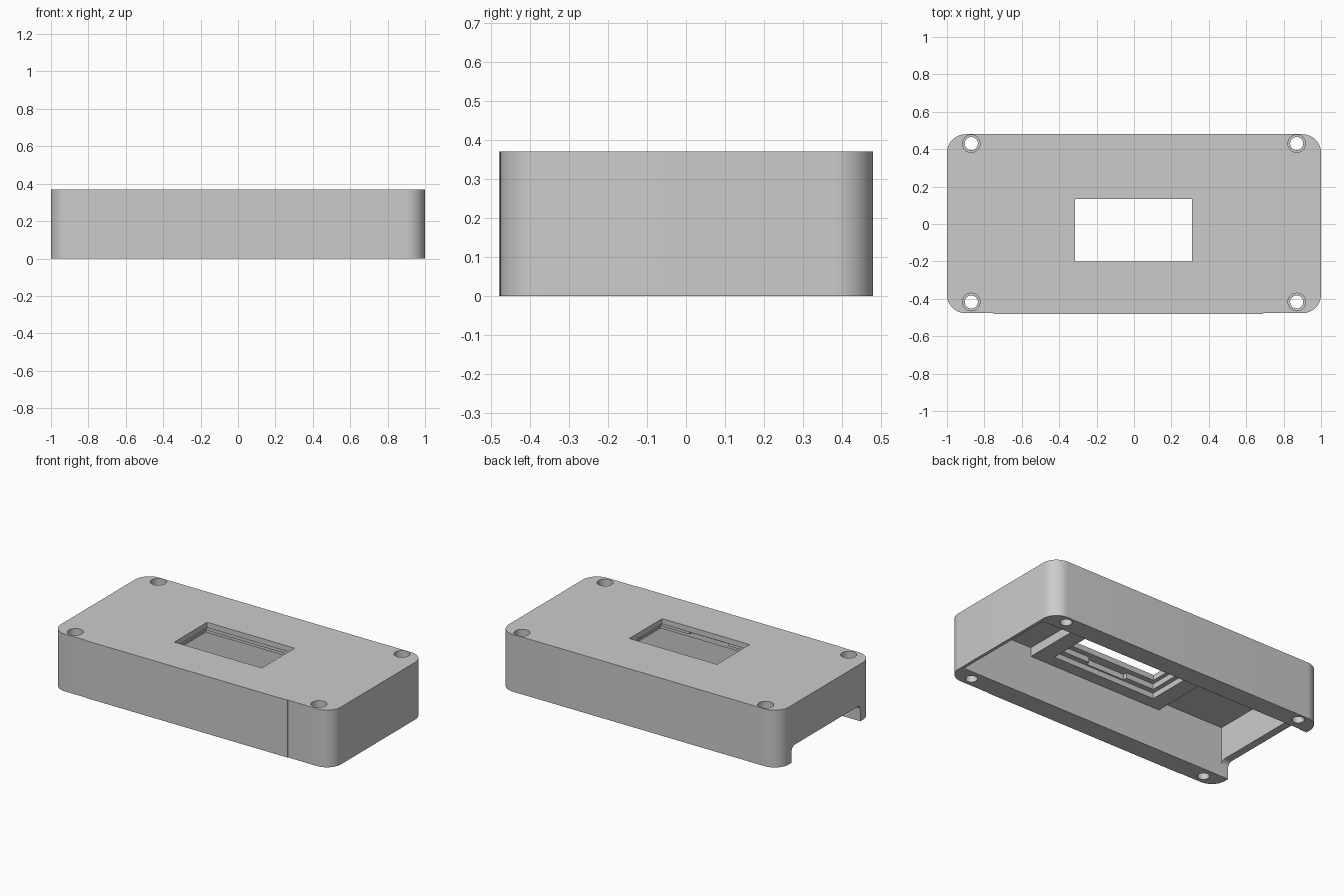
import bpy, bmesh, math
from mathutils import Vector

old = bpy.data.objects.get("Cube")
if old:
    bpy.data.objects.remove(old, do_unlink=True)

# One plain grey plastic
grey = bpy.data.materials.new("grey_plastic")
grey.use_nodes = True
GREY = (0.6, 0.6, 0.6, 1)
grey.diffuse_color = GREY
grey.node_tree.nodes["Principled BSDF"].inputs["Base Color"].default_value = GREY


def rounded_rect(u0, u1, v0, v1, r=0, steps=12):
    """Counter-clockwise outline with rounded corners."""
    if r == 0:
        return [(u0, v0), (u1, v0), (u1, v1), (u0, v1)]
    centres = [(u1 - r, v1 - r), (u0 + r, v1 - r), (u0 + r, v0 + r), (u1 - r, v0 + r)]
    pts = []
    for q, (cu, cv) in enumerate(centres):
        for i in range(steps + 1):
            a = math.pi / 2 * (q + i / steps)
            pts.append((cu + r * math.cos(a), cv + r * math.sin(a)))
    return pts


def circle(cu, cv, r, n=40):
    return [(cu + r * math.cos(math.tau * i / n), cv + r * math.sin(math.tau * i / n))
            for i in range(n)]


def prism(name, outline, lo, hi, axis="Z"):
    """Extrude an outline from lo to hi along Z (x, y outline) or X (y, z outline)."""
    place = (lambda u, v, w: (u, v, w)) if axis == "Z" else (lambda u, v, w: (w, u, v))
    bm = bmesh.new()
    face = bm.faces.new([bm.verts.new(place(u, v, lo)) for u, v in outline])
    grown = bmesh.ops.extrude_face_region(bm, geom=[face])
    top = [e for e in grown["geom"] if isinstance(e, bmesh.types.BMVert)]
    bmesh.ops.translate(bm, verts=top, vec=Vector(place(0, 0, hi - lo)))
    bmesh.ops.recalc_face_normals(bm, faces=bm.faces)
    mesh = bpy.data.meshes.new(name)
    bm.to_mesh(mesh)
    bm.free()
    mesh.materials.append(grey)
    obj = bpy.data.objects.new(name, mesh)
    bpy.context.collection.objects.link(obj)
    return obj


def combine(target, tool, operation="DIFFERENCE"):
    mod = target.modifiers.new("combine", "BOOLEAN")
    mod.operation, mod.object, mod.solver = operation, tool, "EXACT"
    bpy.context.view_layer.objects.active = target
    bpy.ops.object.modifier_apply(modifier=mod.name)
    bpy.data.objects.remove(tool, do_unlink=True)


# Outer shell with rounded upright corners
case = prism("case", rounded_rect(-1, 1, -0.477, 0.48, 0.1), 0, 0.37)

# Slightly proud front panel
combine(case, prism("front_panel", rounded_rect(-0.75, 0.69, -0.48, -0.42), 0, 0.37), "UNION")

# Hollow inside, open underneath
combine(case, prism("cavity", rounded_rect(-0.95, 0.95, -0.35, 0.355), -0.1, 0.322))

# Open slot in one end, matching thin-walled slot in the other
slot = rounded_rect(-0.35, 0.35, -0.1, 0.105, 0.03, 6)
combine(case, prism("end_slot", slot, -1.1, -0.9, "X"))
combine(case, prism("thin_slot", slot, 0.9, 0.98, "X"))

# Stepped frame under the window
combine(case, prism("window_frame", rounded_rect(-0.48, 0.48, -0.4, 0.4), 0.265, 0.345), "UNION")
combine(case, prism("frame_pocket", rounded_rect(-0.37, 0.37, -0.27, 0.2), 0.2, 0.3))
combine(case, prism("frame_ledge", rounded_rect(-0.34, 0.34, -0.235, 0.165), 0.2, 0.335))
combine(case, prism("frame_notch", rounded_rect(-0.14, 0.14, -0.26, -0.2), 0.2, 0.335))
combine(case, prism("window", rounded_rect(-0.315, 0.31, -0.2, 0.135), 0.2, 0.5))

# Counterbored screw holes
for x in (-0.87, 0.87):
    for y in (-0.417, 0.43):
        combine(case, prism("screw_hole", circle(x, y, 0.035), -0.1, 0.5))
        combine(case, prism("screw_head_recess", circle(x, y, 0.047), 0.3, 0.5))

# Smooth the curves, keep the edges crisp
bpy.ops.object.select_all(action="DESELECT")
case.select_set(True)
bpy.context.view_layer.objects.active = case
bpy.ops.object.shade_smooth_by_angle(angle=math.radians(30))
